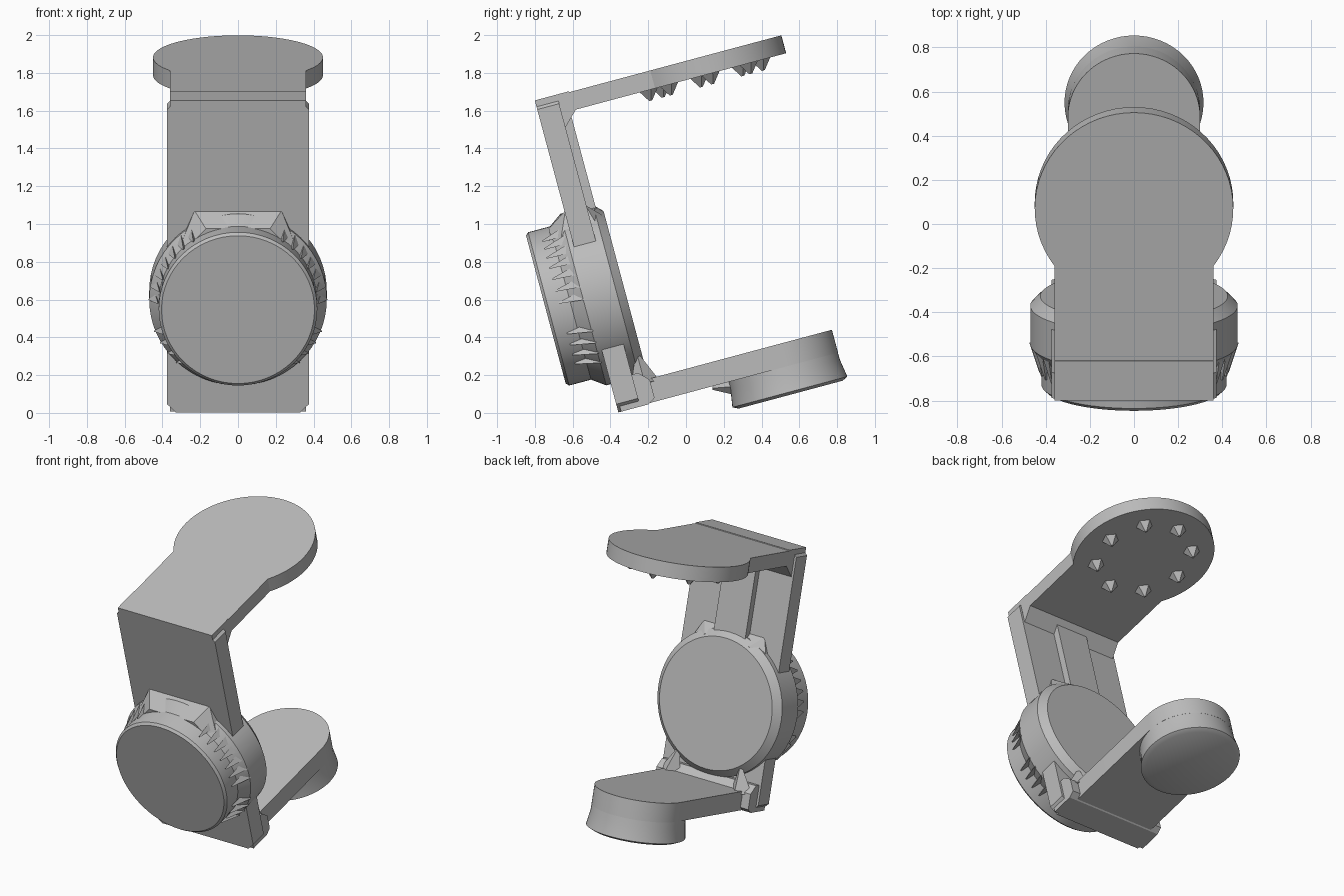
import bpy, bmesh
from math import sin, cos, pi, radians
from mathutils import Matrix, Vector

cube = bpy.data.objects.get("Cube")
if cube:
    bpy.data.objects.remove(cube, do_unlink=True)

grey = bpy.data.materials.new("plain grey")
grey.use_nodes = True
COLOUR = (0.5, 0.5, 0.5, 1)
grey.diffuse_color = COLOUR
grey.node_tree.nodes["Principled BSDF"].inputs["Base Color"].default_value = COLOUR

# The whole bracket leans back: y runs along the arms, z along the web
LEAN = Matrix.Rotation(radians(15), 4, 'X')
HUB_Z = 0.72


def finish(name, bm, smooth=True):
    bmesh.ops.recalc_face_normals(bm, faces=bm.faces)
    bm.transform(LEAN)
    mesh = bpy.data.meshes.new(name)
    bm.to_mesh(mesh)
    bm.free()
    mesh.materials.append(grey)
    ob = bpy.data.objects.new(name, mesh)
    bpy.context.collection.objects.link(ob)
    if smooth:
        bpy.ops.object.select_all(action='DESELECT')
        ob.select_set(True)
        bpy.context.view_layer.objects.active = ob
        bpy.ops.object.shade_smooth_by_angle(angle=radians(30))
    return ob


def prism(name, outline, place, start, end):
    """Extrude a 2D outline; place maps (a, b, depth) to a point."""
    bm = bmesh.new()
    face = bm.faces.new([bm.verts.new(place(a, b, start)) for a, b in outline])
    ext = bmesh.ops.extrude_face_region(bm, geom=[face])
    shift = Vector(place(0, 0, end)) - Vector(place(0, 0, start))
    bmesh.ops.translate(bm, vec=shift,
                        verts=[v for v in ext["geom"] if isinstance(v, bmesh.types.BMVert)])
    return finish(name, bm)


def lathe(name, profile, place, steps=64):
    """Closed solid of revolution; profile holds (radius, depth)."""
    bm = bmesh.new()
    rings = [[bm.verts.new(place(r * cos(2 * pi * i / steps), r * sin(2 * pi * i / steps), d))
              for i in range(steps)] for r, d in profile]
    for low, high in zip(rings, rings[1:]):
        for i in range(steps):
            j = (i + 1) % steps
            bm.faces.new((low[i], low[j], high[j], high[i]))
    bm.faces.new(rings[0])
    bm.faces.new(rings[-1])
    return finish(name, bm)


def spikes(name, items, sides):
    """Group of small pyramids: base point, tip point, base radius."""
    bm = bmesh.new()
    for base, tip, radius in items:
        base, tip = Vector(base), Vector(tip)
        axis = tip - base
        turn = axis.to_track_quat('Z', 'Y').to_matrix().to_4x4()
        bmesh.ops.create_cone(bm, cap_ends=True, segments=sides, radius1=radius,
                              radius2=radius * 0.15, depth=axis.length,
                              matrix=Matrix.Translation((base + tip) / 2) @ turn)
    return finish(name, bm, smooth=False)


def flat(a, b, d):       # outline in plan, depth up
    return (a, b, d)


def upright(a, b, d):    # outline facing the front, depth towards the back
    return (a, d, b)


def sideways(a, b, d):   # outline seen from the side, depth across
    return (d, a, b)


def paddle(neck, root, centre, radius, begin):
    """Arm outline: straight neck running into a round end."""
    arc = [(radius * cos(t), centre + radius * sin(t))
           for t in [begin + (pi - 2 * begin) * i / 48 for i in range(49)]]
    return [(-neck, root), (neck, root)] + arc


# Web plate with clipped corners
W, LOW, HIGH, CLIP = 0.375, 0.095, 1.8, 0.045
prism("web_plate", [(-W + CLIP, LOW), (W - CLIP, LOW), (W, LOW + CLIP), (W, HIGH - CLIP),
                    (W - CLIP, HIGH), (-W + CLIP, HIGH), (-W, HIGH - CLIP), (-W, LOW + CLIP)],
      upright, -0.345, -0.225)
prism("web_rib", [(-0.12, 0.9), (0.12, 0.9), (0.12, 1.72), (-0.12, 1.72)], upright, -0.23, -0.18)

# Corner blocks where the arms meet the web
prism("top_corner", [(-0.345, 1.7), (-0.345, 1.805), (-0.16, 1.805), (-0.14, 1.71), (-0.23, 1.62)],
      sideways, -0.36, 0.36)
prism("bottom_corner", [(-0.33, LOW), (-0.18, LOW), (-0.14, 0.12), (-0.14, 0.22),
                        (-0.19, 0.27), (-0.33, 0.27)], sideways, -0.36, 0.36)

# Arms
prism("upper_arm", paddle(0.36, -0.3, 0.555, 0.45, -0.64), flat, 1.702, 1.8)
prism("lower_arm", paddle(0.3, -0.25, 0.56, 0.3, 0), flat, 0.1, 0.225)
lathe("lower_pad", [(0.285, -0.05), (0.315, -0.035), (0.3, 0.06), (0.298, 0.223)],
      lambda a, b, d: (a, b + 0.56, d))

# Round hub through the web
lathe("hub", [(0.405, -0.575), (0.42, -0.56), (0.42, -0.44), (0.47, -0.37),
              (0.47, -0.19), (0.425, -0.145)],
      lambda a, b, d: (a, d, b + HUB_Z))

# Sloped collar above the hub, on both faces of the web
for name, near, far in (("front_collar", -0.45, -0.34), ("back_collar", -0.16, -0.23)):
    bm = bmesh.new()
    for depth, wide, top in ((near, 0.17, 1.13), (far, 0.23, 1.2)):
        for x, z in ((-0.34, 0.95), (0.34, 0.95), (wide, top), (-wide, top)):
            bm.verts.new((x, depth, z))
    bmesh.ops.convex_hull(bm, input=bm.verts)
    finish(name, bm, smooth=False)

# Teeth around the front shoulder of the hub
teeth = []
for side in (-1, 1):
    for deg in list(range(-48, -20, 9)) + list(range(2, 64, 9)):
        t = radians(deg)
        x, z = side * cos(t), sin(t)
        teeth.append(((x * 0.445, -0.36, HUB_Z + z * 0.445),
                      (x * 0.425, -0.5, HUB_Z + z * 0.425), 0.035))
spikes("hub_teeth", teeth, 3)

# Bumps under the upper arm
bumps = []
for i in range(8):
    t = pi * i / 4 + 0.1
    x, y = 0.3 * cos(t), 0.555 + 0.31 * sin(t)
    bumps.append(((x, y, 1.71), (x, y, 1.645), 0.06))
spikes("grip_bumps", bumps, 5)

# Small gussets at the foot of the hub and ahead of the pad
spikes("foot_gussets", [((s * 0.27, -0.17, 0.2), (s * 0.24, -0.17, 0.36), 0.08)
                        for s in (-1, 1)], 4)
spikes("pad_gusset", [((0, 0.33, 0.06), (0, 0.17, 0.09), 0.06)], 4)
